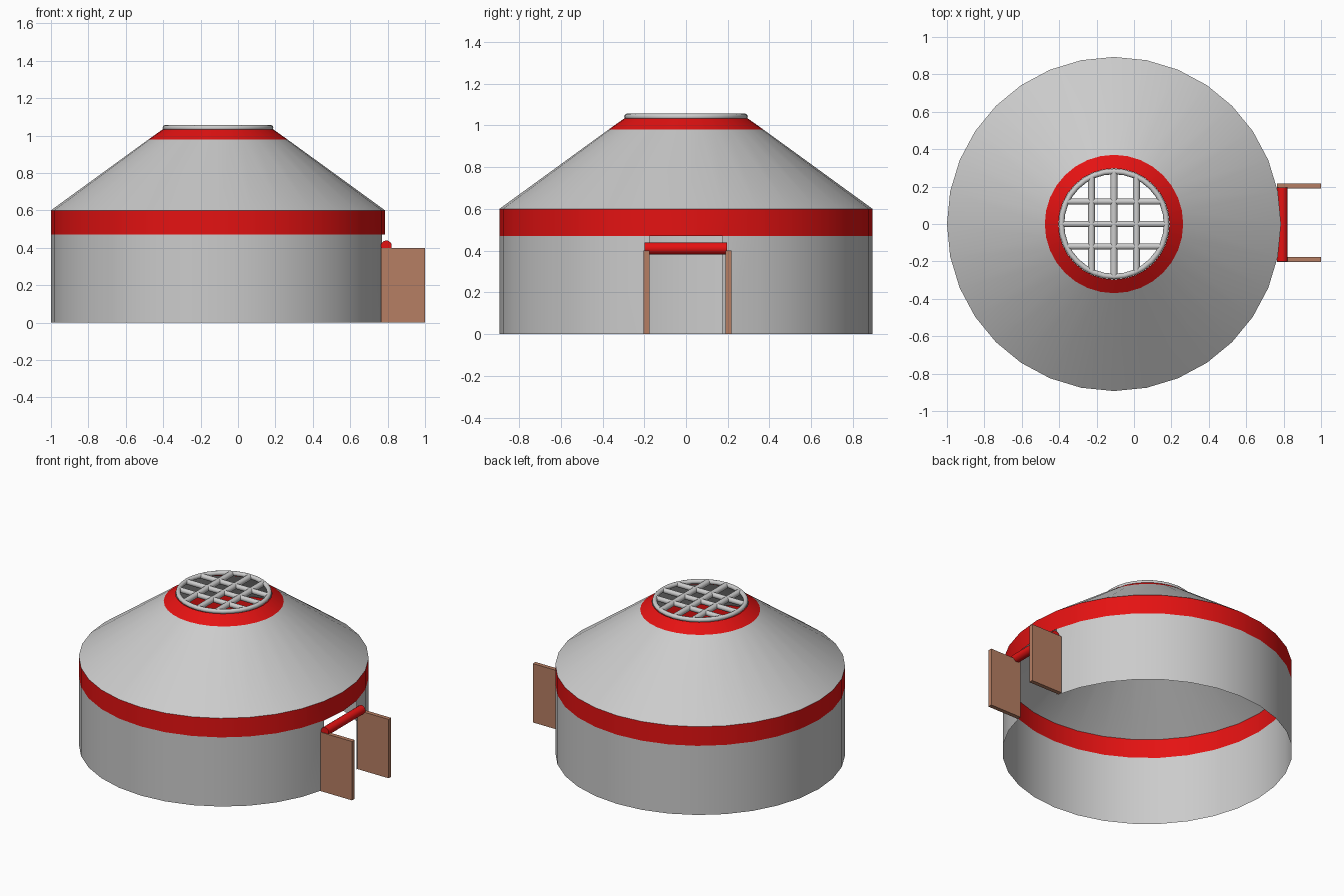
import bpy, bmesh, math

if "Cube" in bpy.data.objects:
    bpy.data.objects.remove(bpy.data.objects["Cube"])

CX, R, SIDES = -0.107, 0.893, 32


def material(name, rgb):
    m = bpy.data.materials.new(name)
    m.diffuse_color = (*rgb, 1)
    m.use_nodes = True
    m.node_tree.nodes["Principled BSDF"].inputs["Base Color"].default_value = m.diffuse_color
    return m


GREY = material("felt grey", (0.60, 0.60, 0.60))
RED = material("trim red", (0.78, 0.006, 0.006))
BROWN = material("door wood", (0.47, 0.21, 0.125))


def finish(obj, name, mat, smooth=True):
    obj.name = name
    obj.data.materials.append(mat)
    if smooth:
        bpy.ops.object.shade_smooth_by_angle(angle=math.radians(35))
    return obj


def rod(name, loc, radius, length, axis, mat):
    rot = (0, math.pi / 2, 0) if axis == "x" else (math.pi / 2, 0, 0)
    bpy.ops.mesh.primitive_cylinder_add(vertices=16, radius=radius, depth=length,
                                        location=loc, rotation=rot)
    return finish(bpy.context.object, name, mat)


# Felt shell: wall, red wall band, conical roof, red collar; open at door and crown
profile = [(R, 0), (R, 0.47), (R, 0.6), (0.37, 0.98), (0.297, 1.032)]
row_material = [0, 1, 0, 1]
bm = bmesh.new()
rings = [[bm.verts.new((CX + r * math.cos(2 * math.pi * i / SIDES),
                        r * math.sin(2 * math.pi * i / SIDES), z))
          for i in range(SIDES)] for r, z in profile]
for row, mat_index in enumerate(row_material):
    for i in range(SIDES):
        if row == 0 and i in (0, SIDES - 1):
            continue  # doorway facing +x
        j = (i + 1) % SIDES
        f = bm.faces.new((rings[row][i], rings[row][j],
                          rings[row + 1][j], rings[row + 1][i]))
        f.material_index = mat_index
mesh = bpy.data.meshes.new("tent_shell")
bm.to_mesh(mesh)
bm.free()
shell = bpy.data.objects.new("tent_shell", mesh)
bpy.context.collection.objects.link(shell)
bpy.context.view_layer.objects.active = shell
shell.select_set(True)
finish(shell, "tent_shell", GREY)
mesh.materials.append(RED)

# Crown ring with its lattice of bars
bpy.ops.mesh.primitive_torus_add(location=(CX, 0, 1.041), major_radius=0.281,
                                 minor_radius=0.015, major_segments=32, minor_segments=12)
finish(bpy.context.object, "crown_ring", GREY)
for k in (-1, 0, 1):
    off = 0.12 * k
    length = 2 * math.sqrt(0.281 ** 2 - off ** 2)
    rod("crown_bar_y", (CX + off, 0, 1.038), 0.019, length, "y", GREY)
    rod("crown_bar_x", (CX, off, 1.038), 0.017, length, "x", GREY)

# Open door leaves
for name, y in (("door_leaf_front", -0.19), ("door_leaf_back", 0.203)):
    bpy.ops.mesh.primitive_cube_add(size=1, location=(0.8825, y, 0.2))
    leaf = bpy.context.object
    leaf.scale = (0.235, 0.028, 0.4)
    finish(leaf, name, BROWN, smooth=False)

# Rolled door curtain above the doorway
rod("door_roll", (0.793, -0.002, 0.41), 0.029, 0.395, "y", RED)
